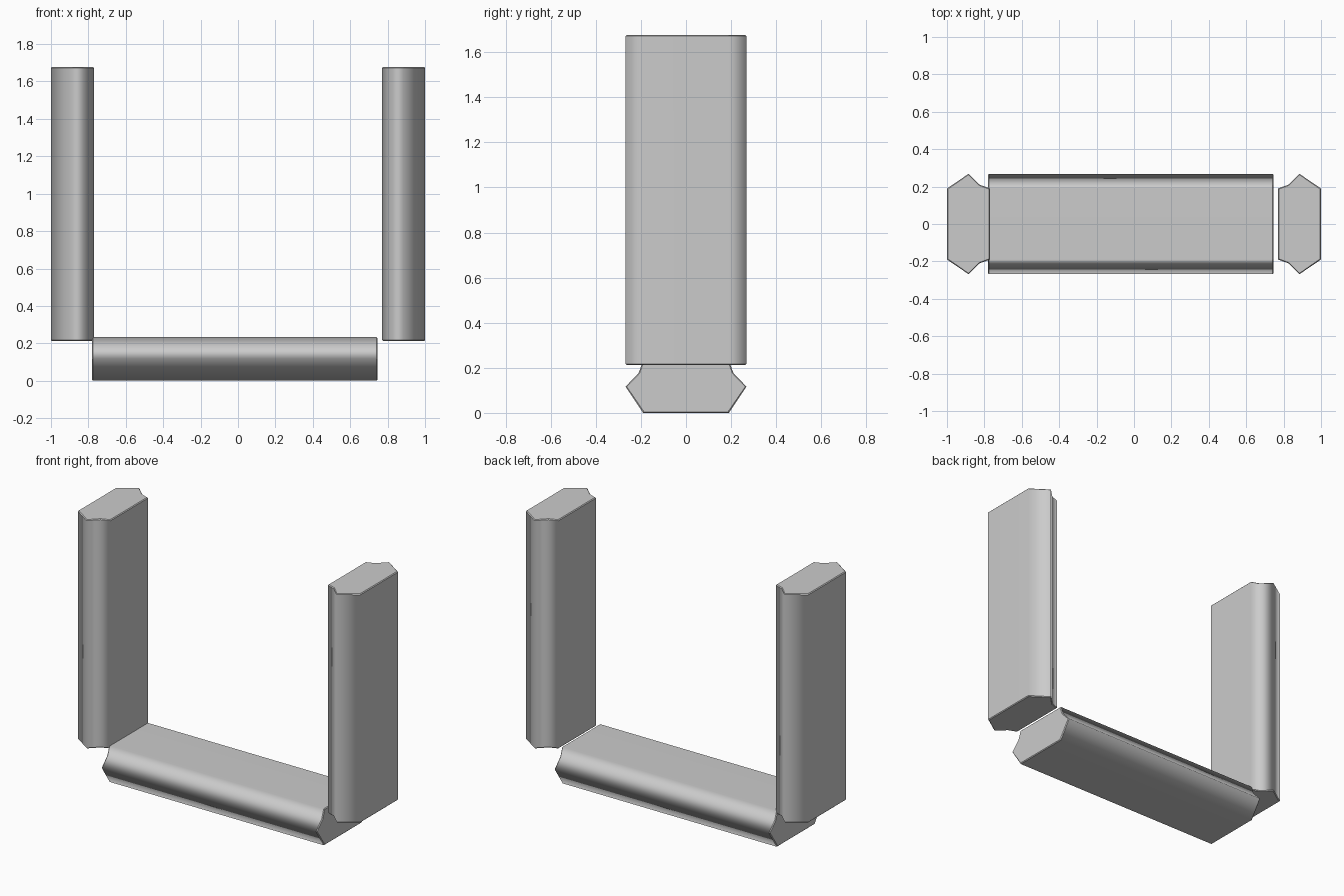
import bpy
import bmesh

cube = bpy.data.objects.get("Cube")
if cube:
    bpy.data.objects.remove(cube, do_unlink=True)

# Single flat grey
grey = bpy.data.materials.new("plain grey")
grey.use_nodes = True
colour = (0.6, 0.6, 0.6, 1)
grey.diffuse_color = colour
grey.node_tree.nodes["Principled BSDF"].inputs["Base Color"].default_value = colour

# Half of the bar section: (width, depth from the outer face), mirrored below
half = [(0.19, 0), (0.268, 0.115), (0.21, 0.175), (0.19, 0.23)]
section = half + [(-w, d) for w, d in reversed(half)]
RIM = 0.005


def bar(name, start, end, place):
    """Sweep the section from start to end; place maps (along, width, depth) to xyz."""
    bm = bmesh.new()
    stations = [(start, RIM), (start + RIM, 0), (end - RIM, 0), (end, RIM)]
    rings = []
    for along, inset in stations:
        ring = []
        for w, d in section:
            k = 1 - inset / 0.12
            ring.append(bm.verts.new(place(along, w * (1 - inset / 0.27), 0.115 + (d - 0.115) * k)))
        rings.append(ring)

    # Side walls are smooth, the thin end rims and caps are flat
    count = len(section)
    for r, (a, b) in enumerate(zip(rings, rings[1:])):
        for i in range(count):
            j = (i + 1) % count
            face = bm.faces.new((a[i], a[j], b[j], b[i]))
            face.smooth = r == 1
    for cap in (rings[0], rings[-1]):
        bm.faces.new(cap)
    bmesh.ops.recalc_face_normals(bm, faces=bm.faces)
    for edge in bm.edges:
        edge.smooth = all(f.smooth for f in edge.link_faces)

    mesh = bpy.data.meshes.new(name)
    bm.to_mesh(mesh)
    bm.free()
    mesh.materials.append(grey)
    obj = bpy.data.objects.new(name, mesh)
    bpy.context.collection.objects.link(obj)

    # Keep the wide faces flat while the narrow ones blend
    weighted = obj.modifiers.new("weighted normals", "WEIGHTED_NORMAL")
    weighted.keep_sharp = True
    weighted.weight = 80
    return obj


# Lying base bar, stepped side up
bar("base_bar", -0.78, 0.745, lambda a, w, d: (a, w, d * 1.015))

# Two uprights, stepped sides facing inward
for name, side in (("left_post", 1), ("right_post", -1)):
    bar(name, 0.213, 1.677, lambda a, w, d, s=side: (s * (1 - d), w, a))
